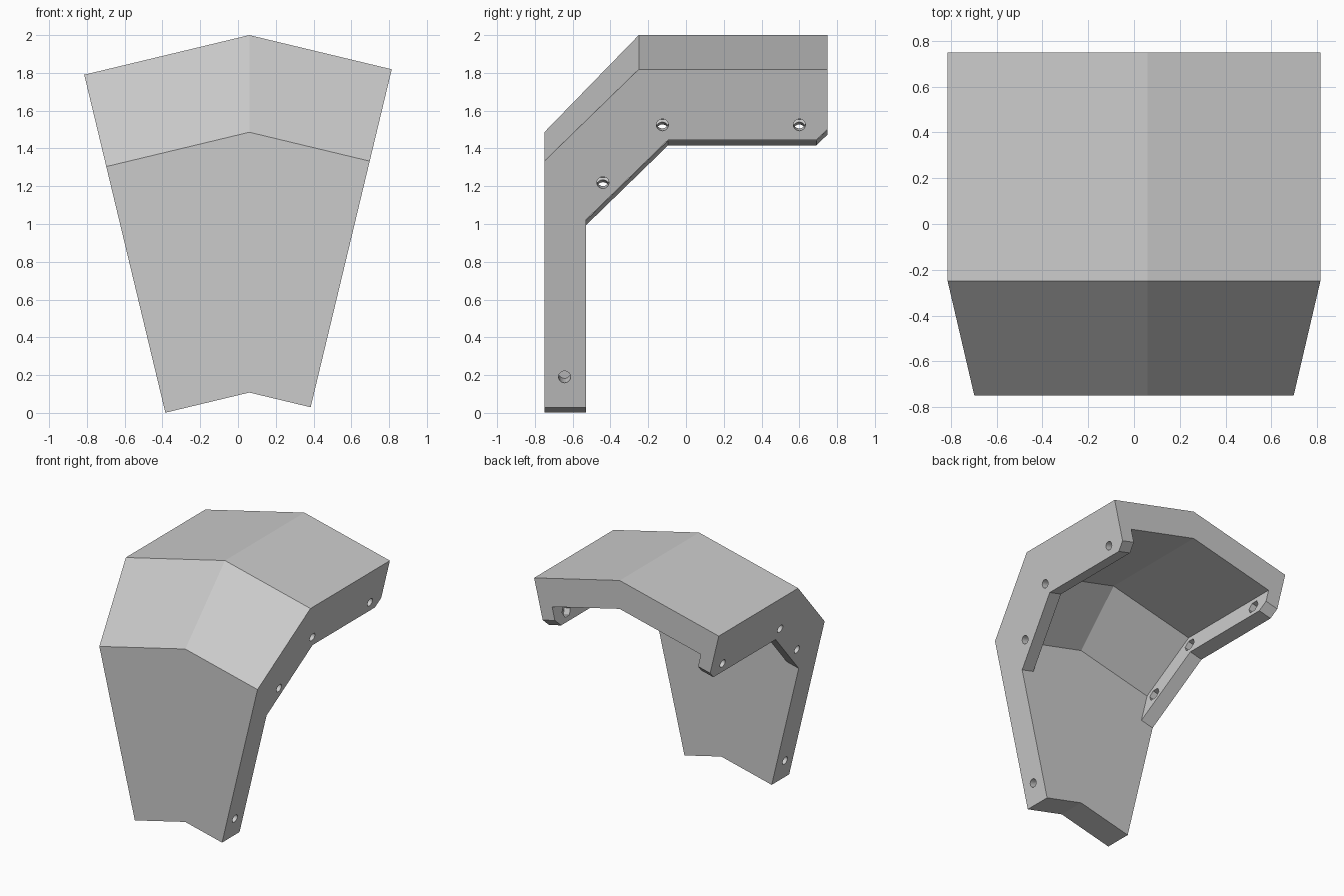
import bpy, bmesh, math

if "Cube" in bpy.data.objects:
    bpy.data.objects.remove(bpy.data.objects["Cube"])

RIDGE_X, RIDGE_Z, HALF_W, SLOPE = 0.06, 2.0, 0.814, 0.24
COS = 1 / math.hypot(1, SLOPE)
SIN = SLOPE * COS
LENGTH = 1.84      # length of each side edge
WALL = 0.11        # flange thickness


def side_point(s, t, y, p):
    """Side s (-1/+1), t inward from the side face, p down from the roof."""
    x0 = s * HALF_W
    z0 = RIDGE_Z - abs(x0 - RIDGE_X) * SLOPE
    return (x0 - s * t * COS - s * p * SIN, y, z0 + t * SIN - p * COS)


def centre_point(y, p):
    return (RIDGE_X, y, RIDGE_Z - p / COS)


def loft(name, rings):
    bm = bmesh.new()
    rows = [[bm.verts.new(c) for c in ring] for ring in rings]
    n = len(rows[0])
    for a, b in zip(rows, rows[1:]):
        for i in range(n):
            j = (i + 1) % n
            bm.faces.new((a[i], a[j], b[j], b[i]))
    bm.faces.new(rows[0][::-1])
    bm.faces.new(rows[-1])
    bmesh.ops.recalc_face_normals(bm, faces=bm.faces[:])
    mesh = bpy.data.meshes.new(name)
    bm.to_mesh(mesh)
    bm.free()
    ob = bpy.data.objects.new(name, mesh)
    bpy.context.collection.objects.link(ob)
    return ob


def bent_loft(name, profile, t):
    return loft(name, [[side_point(-1, t, y, p) for y, p in profile],
                       [centre_point(y, p) for y, p in profile],
                       [side_point(1, t, y, p) for y, p in profile]])


def bore(name, s, y, p, radius, sides, t0, t1):
    prof = [(y + radius * math.cos(2 * math.pi * i / sides),
             p + radius * math.sin(2 * math.pi * i / sides)) for i in range(sides)]
    return loft(name, [[side_point(s, t, a, b) for a, b in prof] for t in (t0, t1)])


# Body: folded plate whose side profile includes the flanges
body = bent_loft("armour_plate", [
    (-0.75, LENGTH), (-0.75, 0.5), (-0.25, 0), (0.75, 0), (0.75, 0.325),
    (0.69, 0.385), (-0.095, 0.385), (-0.53, 0.82), (-0.53, LENGTH)], 0)

# Cavity between the two side flanges
cutters = [bent_loft("cavity_cutter", [
    (1.0, 0.22), (-0.16, 0.22), (-0.53, 0.59), (-0.53, 0.82),
    (-0.45, 0.95), (1.0, 0.95)], WALL)]

# Bolt holes with hexagonal nut pockets, and a blind hole near the foot
for s in (-1, 1):
    for y, p in ((0.6, 0.303), (-0.125, 0.303), (-0.44, 0.617)):
        cutters.append(bore("bolt_hole_cutter", s, y, p, 0.032, 24, -0.03, 0.2))
        cutters.append(bore("nut_pocket_cutter", s, y, p, 0.052, 6, 0.055, 0.2))
    cutters.append(bore("blind_hole_cutter", s, -0.643, 1.675, 0.032, 24, -0.03, 0.1))

for c in cutters:
    c.hide_render = True
    mod = body.modifiers.new(c.name, 'BOOLEAN')
    mod.operation, mod.solver, mod.object = 'DIFFERENCE', 'EXACT', c

# Bake the cuts and remove the cutters
deps = bpy.context.evaluated_depsgraph_get()
baked = bpy.data.meshes.new_from_object(body.evaluated_get(deps))
body.modifiers.clear()
body.data = baked
for c in cutters:
    bpy.data.objects.remove(c)
